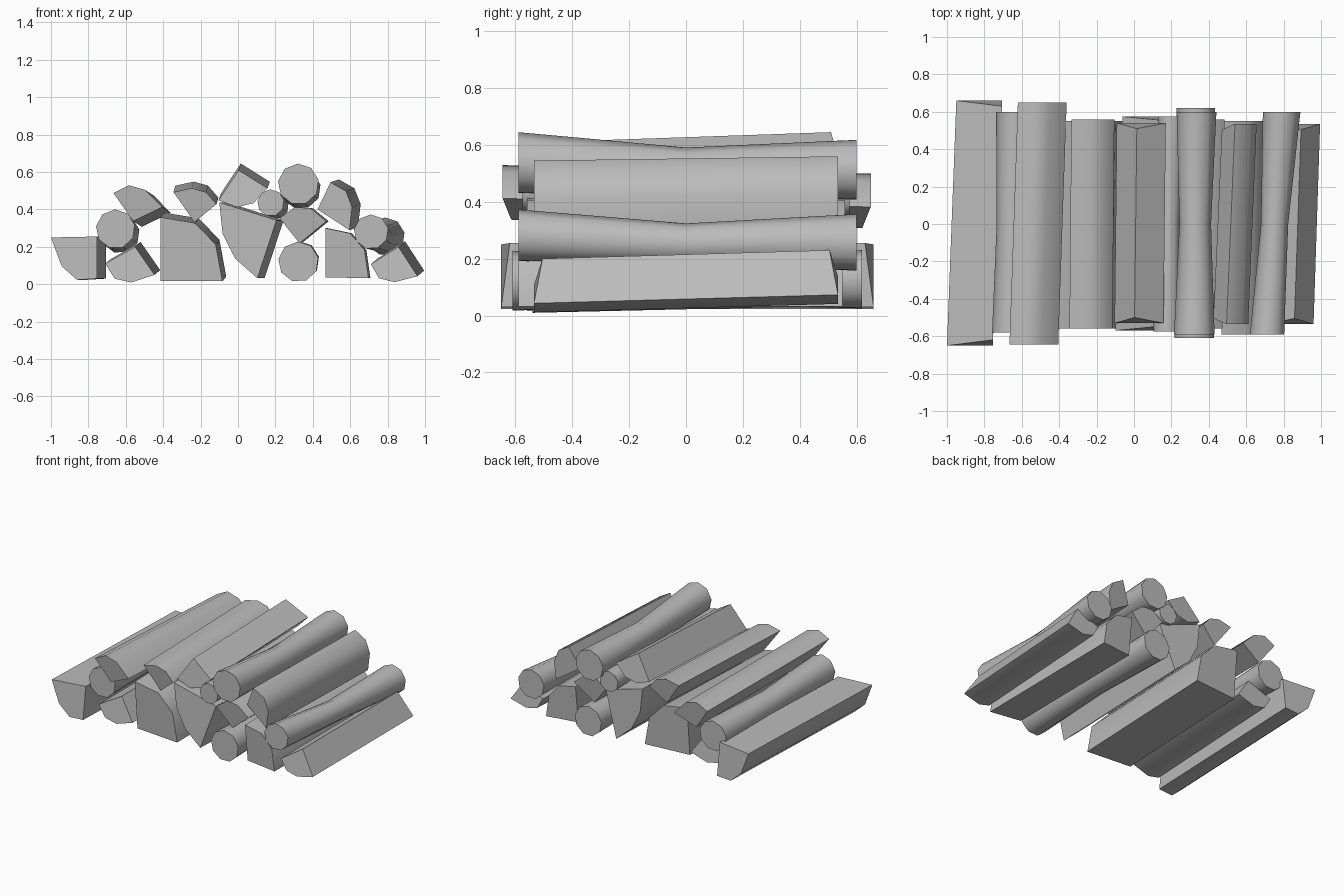
import bpy
import bmesh
import math
from mathutils import Vector

cube = bpy.data.objects.get("Cube")
if cube:
    bpy.data.objects.remove(cube, do_unlink=True)

# One plain wood colour
GREY = (0.5, 0.5, 0.5, 1.0)
wood = bpy.data.materials.new("plain_grey_wood")
wood.use_nodes = True
wood.diffuse_color = GREY
wood.node_tree.nodes["Principled BSDF"].inputs["Base Color"].default_value = GREY


def loft(name, rings):
    """Skin a log through matching rings of points and cap both ends."""
    bm = bmesh.new()
    loops = [[bm.verts.new(point) for point in ring] for ring in rings]
    for near, far in zip(loops, loops[1:]):
        for i in range(len(near)):
            j = (i + 1) % len(near)
            bm.faces.new((near[i], near[j], far[j], far[i]))
    bm.faces.new(loops[0])
    bm.faces.new(loops[-1])
    bmesh.ops.recalc_face_normals(bm, faces=bm.faces)
    mesh = bpy.data.meshes.new(name)
    bm.to_mesh(mesh)
    bm.free()
    mesh.materials.append(wood)
    log = bpy.data.objects.new(name, mesh)
    bpy.context.collection.objects.link(log)
    bpy.ops.object.select_all(action="DESELECT")
    log.select_set(True)
    bpy.context.view_layer.objects.active = log
    bpy.ops.object.shade_smooth_by_angle(angle=math.radians(50))
    return log


def split_log(name, heart, start, bark, end, front, back, drift, segments=3, recess=0.03):
    """Wedge: a heart corner, two split faces and a bark arc; the heart edge is shorter."""
    heart, start, bark, end = (Vector(p) for p in (heart, start, bark, end))
    control = 2 * bark - (start + end) / 2
    outline = [heart]
    for i in range(segments + 1):
        t = i / segments
        outline.append((1 - t) ** 2 * start + 2 * t * (1 - t) * control + t * t * end)
    rings = []
    for y, inward, shift in ((front, recess, Vector((0, 0))), (back, -recess, Vector(drift))):
        ring = []
        for i, point in enumerate(outline):
            x, z = point + shift
            ring.append((x, y + (inward if i == 0 else 0), z))
        rings.append(ring)
    return loft(name, rings)


def round_log(name, *stations, sides=9):
    """Slightly bent branch; each station is x, y, z and radius."""
    rings = []
    for x, y, z, radius in stations:
        angles = [math.tau * (i + 0.3) / sides for i in range(sides)]
        rings.append([(x + radius * math.cos(a), y, z + radius * math.sin(a)) for a in angles])
    return loft(name, rings)


# Split logs in the bottom layer, right to left of the model
split_log("right_end_split_log", heart=(-.755, .255), start=(-1, .25), bark=(-.905, .05),
          end=(-.755, .03), front=-.65, back=.66, drift=(.05, 0))
split_log("right_low_split_log", heart=(-.55, .2), start=(-.71, .11), bark=(-.62, .012),
          end=(-.446, .05), front=-.54, back=.54, drift=(.03, .025))
split_log("wide_quarter_log", heart=(-.414, .016), start=(-.414, .358), bark=(-.165, .28),
          end=(-.083, .016), front=-.56, back=.55, drift=(.02, .025))
split_log("centre_half_log", heart=(.206, .342), start=(-.1, .438), bark=(-.055, .2),
          end=(.104, .032), front=-.57, back=.575, drift=(.038, 0))
split_log("left_quarter_log", heart=(.468, .037), start=(.468, .3), bark=(.645, .235),
          end=(.698, .032), front=-.59, back=.55, drift=(.01, 0))
split_log("left_end_split_log", heart=(.858, .2), start=(.71, .107), bark=(.79, .015),
          end=(.96, .043), front=-.535, back=.535, drift=(.035, .03))

# Split logs in the upper layer
split_log("right_top_split_log", heart=(-.56, .337), start=(-.666, .487), bark=(-.54, .525),
          end=(-.405, .412), front=-.645, back=.65, drift=(.045, -.03))
split_log("inner_right_split_log", heart=(-.233, .332), start=(-.345, .492), bark=(-.206, .508),
          end=(-.115, .428), front=-.56, back=.56, drift=(.01, .035))
split_log("ridge_split_log", heart=(.003, .61), start=(-.104, .449), bark=(.04, .415),
          end=(.158, .513), front=-.53, back=.54, drift=(.012, .035))
split_log("inner_left_split_log", heart=(.329, .219), start=(.222, .353), bark=(.345, .417),
          end=(.473, .337), front=-.56, back=.56, drift=(.012, 0))
split_log("left_top_split_log", heart=(.425, .4), start=(.495, .545), bark=(.6, .46),
          end=(.596, .289), front=-.535, back=.535, drift=(.045, .015))

# Round branches, thinner in the middle
round_log("right_round_log", (-.655, -.58, .295, .105), (-.65, 0, .28, .085), (-.63, .6, .27, .105))
round_log("low_round_log", (.323, -.61, .12, .108), (.33, 0, .12, .088), (.33, .62, .125, .105))
round_log("thin_round_log", (.175, -.575, .435, .072), (.185, 0, .43, .06), (.2, .575, .42, .072))
round_log("top_round_log", (.323, -.59, .535, .11), (.328, 0, .505, .086), (.335, .6, .51, .108))
round_log("left_round_log", (.712, -.59, .28, .093), (.752, 0, .25, .074), (.79, .6, .255, .102))
